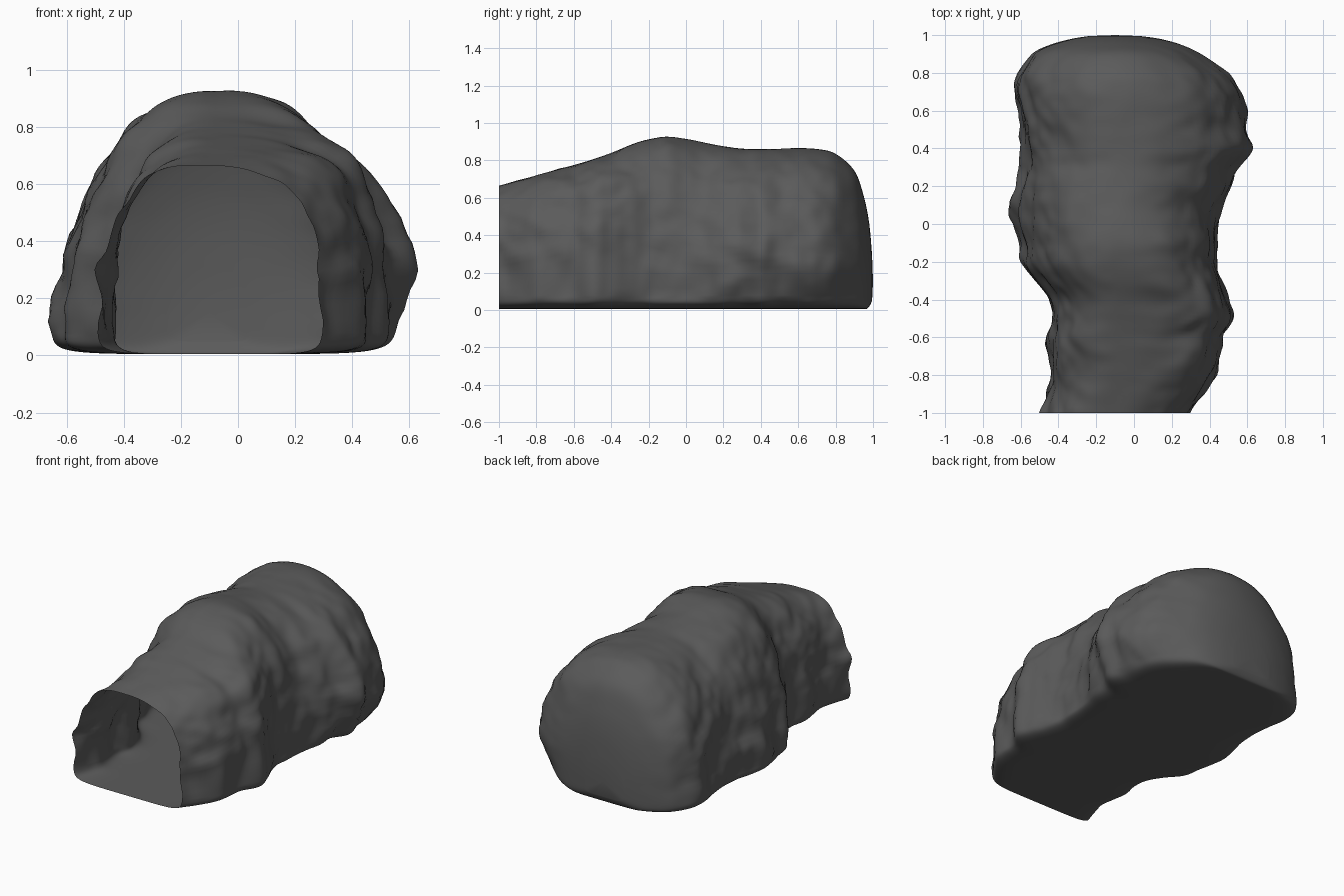
import bpy, bmesh, math
from mathutils import Vector, noise

if "Cube" in bpy.data.objects:
    bpy.data.objects.remove(bpy.data.objects["Cube"])

# Stations along the tunnel: y, left x, right x, top z
STATIONS = [
    (-1.0, -.49, .29, .665), (-.9, -.455, .37, .69), (-.8, -.43, .43, .72),
    (-.7, -.445, .45, .747), (-.6, -.46, .465, .775), (-.5, -.44, .52, .805),
    (-.4, -.45, .495, .84), (-.3, -.51, .455, .88), (-.2, -.595, .43, .91),
    (-.1, -.615, .44, .925), (0, -.635, .445, .915), (.1, -.65, .465, .895),
    (.2, -.635, .525, .875), (.3, -.605, .565, .863), (.4, -.595, .645, .86),
    (.5, -.595, .61, .862), (.6, -.61, .60, .866), (.7, -.625, .575, .86),
    (.8, -.61, .50, .835), (.9, -.54, .36, .745), (.95, -.44, .26, .61),
    (.98, -.33, .15, .46), (.995, -.24, .04, .29)]
PEAK_X = -.08
STEPS, RING = 5, 144


def catmull(i, t):
    n = len(STATIONS) - 1
    p = [STATIONS[max(0, min(n, i + k))] for k in (-1, 0, 1, 2)]
    return [.5 * (2 * b + (c - a) * t + (2 * a - 5 * b + 4 * c - d) * t * t
                  + (3 * b - a - 3 * c + d) * t ** 3) for a, b, c, d in zip(*p)]


def spow(v, e):
    return math.copysign(abs(v) ** e, v)


def ramp(v, a, b):
    t = max(0, min(1, (v - a) / (b - a)))
    return t * t * (3 - 2 * t)


def section(y, left, right, top):
    """Rounded arch above, flat floor with tight corners below."""
    n_left = 2.7 - .5 * ramp(y, -1, -.3) - .2 * ramp(y, .6, 1)
    n_right = 2.7 + .5 * ramp(y, -1, -.6) - 1.05 * ramp(y, -.45, .1) - .2 * ramp(y, .6, 1)
    base = .005 + .045 * (max(0, y - .96) / .035) ** 2
    mid = .12
    fade = min(1, (1 - y) / .2)
    tuck = .17 * ramp(y, .05, .35) * (1 - .5 * ramp(y, .8, 1))
    lean = .06 * ramp(y, -.35, -.1) * (1 - ramp(y, .25, .5))
    pts = []
    for k in range(RING):
        a = 2 * math.pi * k / RING
        c, s = math.cos(a), math.sin(a)
        n = (n_right if c > 0 else n_left) if s >= 0 else 6
        x, z = spow(c, 2 / n), spow(s, 2 / n)
        pz = mid + z * ((top - mid) if s >= 0 else (mid - base))
        # right wall tucks under at the back, left wall leans in mid-way
        if c > 0:
            half = (right - PEAK_X) * (1 - tuck * (1 - ramp(pz, -.03, .3)))
        else:
            half = (PEAK_X - left) * (1 - lean * ramp(pz, .1, .33))
        px = PEAK_X + x * half
        # rocky lumps, strongest on the side walls
        q = Vector((px * 3, y * 6, pz * 7))
        lump = .03 * noise.noise(q) + .012 * noise.noise(q * 2.2)
        w = fade * abs(x) ** .7 * min(1, max(0, pz - .02) / .1)
        px += c * lump * w
        pz += max(0, s) * lump * w
        pts.append((px, y, pz))
    return pts


# Cave shell: open at the front, closed and rounded at the back
bm = bmesh.new()
rings = []
for i in range(len(STATIONS) - 1):
    for j in range(STEPS):
        rings.append(section(*catmull(i, j / STEPS)))
rings.append(section(*STATIONS[-1]))
verts = [[bm.verts.new(p) for p in r] for r in rings]
for r0, r1 in zip(verts, verts[1:]):
    for k in range(RING):
        m = (k + 1) % RING
        bm.faces.new((r0[k], r0[m], r1[m], r1[k]))
tip = bm.verts.new((-.1, 1.0, .15))
for k in range(RING):
    bm.faces.new((verts[-1][k], verts[-1][(k + 1) % RING], tip))
bmesh.ops.recalc_face_normals(bm, faces=bm.faces)
# the shell is open, so make sure its tip faces backwards
bm.normal_update()
if tip.link_faces[0].normal.y < 0:
    bmesh.ops.reverse_faces(bm, faces=bm.faces)

mesh = bpy.data.meshes.new("cave_shell")
bm.to_mesh(mesh)
bm.free()
mesh.shade_smooth()
cave = bpy.data.objects.new("cave_shell", mesh)
bpy.context.collection.objects.link(cave)

rock = bpy.data.materials.new("dark grey rock")
rock.diffuse_color = (.105, .105, .105, 1)
rock.use_nodes = True
rock.node_tree.nodes["Principled BSDF"].inputs["Base Color"].default_value = rock.diffuse_color
mesh.materials.append(rock)
